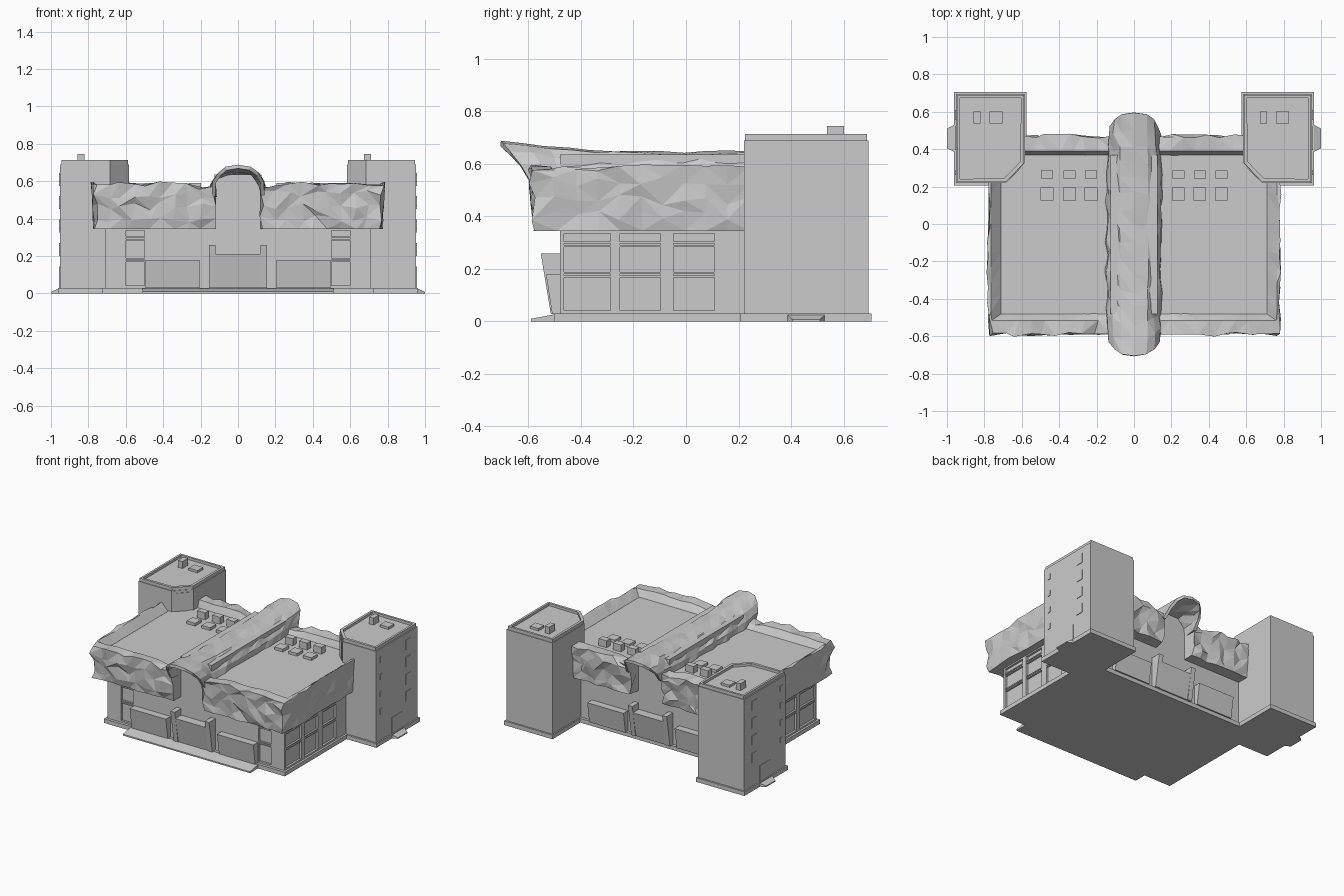
import bpy, bmesh, math, random

if "Cube" in bpy.data.objects:
    bpy.data.objects.remove(bpy.data.objects["Cube"])
random.seed(7)
CY = -0.055   # the hall is symmetric front/back about this line


def finish(name, bm):
    bmesh.ops.recalc_face_normals(bm, faces=bm.faces[:])
    me = bpy.data.meshes.new(name)
    bm.to_mesh(me)
    bm.free()
    ob = bpy.data.objects.new(name, me)
    bpy.context.collection.objects.link(ob)
    return ob


def extrude(name, bottom, top, rim=0, depth=0):
    """Prism between two matching outlines, optionally with a sunken top."""
    bm = bmesh.new()
    a = [bm.verts.new(p) for p in bottom]
    b = [bm.verts.new(p) for p in top]
    n = len(a)
    bm.faces.new(a)
    lid = bm.faces.new(b)
    for i in range(n):
        bm.faces.new((a[i], a[(i + 1) % n], b[(i + 1) % n], b[i]))
    bmesh.ops.recalc_face_normals(bm, faces=bm.faces[:])
    if rim:
        bmesh.ops.inset_region(bm, faces=[lid], thickness=rim)
        ring = bmesh.ops.extrude_face_region(bm, geom=[lid])
        bmesh.ops.translate(bm, vec=(0, 0, -depth),
                            verts=[v for v in ring['geom'] if isinstance(v, bmesh.types.BMVert)])
        if lid.is_valid:
            bmesh.ops.delete(bm, geom=[lid], context='FACES_ONLY')
    return finish(name, bm)


def prism(name, pts, z0, z1, **k):
    return extrude(name, [(x, y, z0) for x, y in pts], [(x, y, z1) for x, y in pts], **k)


def box(name, x0, x1, y0, y1, z0, z1):
    return prism(name, [(x0, y0), (x1, y0), (x1, y1), (x0, y1)], z0, z1)


def x_prism(name, x0, x1, yz):
    return extrude(name, [(x0, y, z) for y, z in yz], [(x1, y, z) for y, z in yz])


# --- main hall: plinth, glazed core, solid walls, roof block
box("plinth", -0.725, 0.725, -0.5, 0.39, 0, 0.03)
box("glazed_core", -0.695, 0.695, -0.465, 0.355, 0.03, 0.345)
box("roof_block", -0.71, 0.71, -0.48, 0.37, 0.335, 0.54)
box("front_wall", -0.5, 0.5, -0.48, -0.4, 0.03, 0.34)
box("back_wall", -0.71, 0.71, 0.3, 0.37, 0.03, 0.34)
box("ridge_fill_wall", -0.125, 0.125, -0.48, 0.37, 0.03, 0.635)
x_prism("entrance_steps", -0.51, 0.51, [(-0.48, 0), (-0.59, 0), (-0.59, 0.01), (-0.5, 0.027), (-0.48, 0.027)])

# --- window bars and piers
for s in (-1, 1):
    for z in (0.167, 0.283):
        for dz in (0, 0.013):
            box("window_bar", s * 0.6, s * 0.708, -0.475, 0.25, z + dz, z + dz + 0.008)
            box("window_bar_front", s * 0.49, s * 0.708, -0.478, -0.4, z + dz, z + dz + 0.008)
    for y0, y1 in ((-0.48, -0.465), (-0.287, -0.252), (-0.097, -0.047), (0.108, 0.3)):
        box("side_pier", s * 0.6, s * 0.71, y0, y1, 0.03, 0.34)
    box("sill", s * 0.49, s * 0.71, -0.48, 0.3, 0.03, 0.042)

# --- leaning entrance portals on front and back
for d in (1, -1):
    def fy(y):
        return CY + d * (y - CY)
    lean = [(-0.46, 0.028), (-0.51, 0.028), (-0.533, 0.178), (-0.46, 0.178)]
    mid = [(-0.46, 0.028), (-0.51, 0.028), (-0.545, 0.21), (-0.46, 0.21)]
    post = [(-0.46, 0.028), (-0.515, 0.028), (-0.553, 0.258), (-0.46, 0.258)]
    for s in (-1, 1):
        x_prism("side_portal", s * 0.205, s * 0.495, [(fy(y), z) for y, z in lean])
        x_prism("portal_post", s * 0.12, s * 0.155, [(fy(y), z) for y, z in post])
    x_prism("centre_portal", -0.125, 0.125, [(fy(y), z) for y, z in mid])


# --- rocky parapet: columns between key sections (wall, inner rim, outer face)
def rocks(name, s, keys, counts):
    cols = []
    for (a, b, n) in zip(keys, keys[1:], counts):
        for i in range(n):
            t = i / n
            cols.append([tuple(p + (q - p) * t for p, q in zip(u, v)) for u, v in zip(a, b)])
    cols.append(keys[-1])
    bm = bmesh.new()
    grid = []
    for i, (w, q, o) in enumerate(cols):
        r = random.uniform
        col = [(s * w[0], w[1], 0.345)]
        jag = 0.014 if 0 < i < len(cols) - 1 else 0.005
        dip = -0.02 if i < 2 else 0
        for k, z in enumerate((0.345, 0.40, 0.465, 0.53, 0.588)):
            f = 0.006 * (k - 2)      # rock leans out towards the top
            nx, ny = (o[0] - w[0]), (o[1] - w[1])
            ln = math.hypot(nx, ny)
            e = f + r(-jag, jag)
            dx = r(-0.015, 0.015) if abs(ny) > abs(nx) else 0
            dz = 0 if k == 0 else r(-0.022, 0.022) if k < 4 else r(-0.016, 0.01) + dip
            e *= 0.6 if abs(nx) > abs(ny) else 1
            col.append((s * (o[0] + nx / ln * e + dx), o[1] + ny / ln * e, z + dz))
        col.append((s * q[0], q[1], 0.587 + r(-0.006, 0.004) + dip))
        col.append((s * w[0], w[1], 0.53))
        grid.append([bm.verts.new(c) for c in col])
    m = len(grid[0])
    for a, b in zip(grid, grid[1:]):
        for k in range(m):
            l = (k + 1) % m
            if random.random() < 0.5:
                bm.faces.new((a[k], b[k], b[l]))
                bm.faces.new((a[k], b[l], a[l]))
            else:
                bm.faces.new((a[k], b[k], a[l]))
                bm.faces.new((b[k], b[l], a[l]))
    bm.faces.new(grid[0])
    bm.faces.new(grid[-1])
    finish(name, bm)


for s in (-1, 1):
    rocks("front_rock_parapet", s, [((0.12, -0.47), (0.12, -0.515), (0.13, -0.58)),
                                    ((0.71, -0.48), (0.76, -0.515), (0.765, -0.582)),
                                    ((0.71, -0.46), (0.765, -0.47), (0.775, -0.5)),
                                    ((0.71, 0.24), (0.765, 0.24), (0.772, 0.24))], (9, 1, 9))
    rocks("back_rock_parapet", s, [((0.12, 0.36), (0.12, 0.39), (0.13, 0.46)),
                                   ((0.6, 0.37), (0.6, 0.39), (0.6, 0.465))], (7,))

# --- rocky ridge vault running front to back, overhanging at both ends
bm = bmesh.new()
rows, NY, NA = [], 15, 8
for i in range(NY + 1):
    u = -1 + 2 * i / NY
    end = abs(u) > 0.99
    row = []
    for k in range(NA + 1):
        a = math.pi * k / NA
        c, sn = math.cos(a), math.sin(a)
        j = random.uniform(-0.009, 0.009)
        apex = 0.645 + (0.043 if u < 0 else 0.03) * abs(u) ** 2.5
        x = (0.152 - 0.014 * u * u + j) * math.copysign(abs(c) ** 0.75, c)
        z = 0.52 + (apex - 0.52) * sn ** 0.8 + (0 if end else j * 0.8)
        y = CY + u * (0.53 + 0.12 * sn) + (0 if end else random.uniform(-0.014, 0.014))
        row.append(bm.verts.new((x, y, z)))
    rows.append(row)
for a, b in zip(rows, rows[1:]):
    for k in range(NA):
        bm.faces.new((a[k], a[k + 1], b[k + 1]))
        bm.faces.new((a[k], b[k + 1], b[k]))
ridge = finish("rock_ridge", bm)
if sum(f.normal.z for f in ridge.data.polygons) < 0:
    ridge.data.flip_normals()
sol = ridge.modifiers.new("shell", 'SOLIDIFY')
sol.thickness = 0.02
sol.offset = -1

# --- rooftop units
for x in (-0.465, -0.345, -0.23, 0.237, 0.352, 0.467):
    box("low_roof_unit", x - 0.034, x + 0.034, 0.125, 0.195, 0.53, 0.56)
    box("tall_roof_unit", x - 0.032, x + 0.032, 0.243, 0.287, 0.53, 0.59)

# --- corner towers
for s in (-1, 1):
    def m(pts):
        return [(s * x, y) for x, y in pts]
    prism("tower_base", m([(0.575, 0.207), (0.963, 0.207), (0.963, 0.707), (0.575, 0.707)]), 0, 0.03)
    prism("tower_body", m([(0.588, 0.325), (0.685, 0.225), (0.945, 0.225), (0.945, 0.69), (0.588, 0.69)]),
          0.03, 0.713, rim=0.022, depth=0.018)
    prism("tower_cladding", m([(0.584, 0.327), (0.685, 0.22), (0.953, 0.22), (0.953, 0.695), (0.584, 0.695)]),
          0.03, 0.69)
    prism("tower_roof_door", m([(0.604, 0.30), (0.662, 0.24), (0.68, 0.26), (0.622, 0.32)]), 0.53, 0.672)
    for r in range(4):
        z = 0.2 + 0.125 * r
        box("tower_window", s * 0.94, s * 0.957, 0.555, 0.61, z, z + 0.07)
        box("tower_slit", s * 0.94, s * 0.957, 0.262, 0.285, z + 0.02, z + 0.06)
    # ground door and flared step
    box("tower_door", s * 0.94, s * 0.957, 0.395, 0.52, 0.02, 0.145)
    extrude("tower_step", [(s * x, y, 0) for x, y in ((0.95, 0.38), (1, 0.405), (1, 0.51), (0.95, 0.535))],
            [(s * x, y, z) for x, y, z in ((0.95, 0.38, 0.03), (1, 0.405, 0.008), (1, 0.51, 0.008), (0.95, 0.535, 0.03))])
    # rooftop vents repeat in the same order on both towers
    x = -0.84 if s < 0 else 0.692
    box("tower_tall_vent", x - 0.018, x + 0.018, 0.538, 0.602, 0.69, 0.745)
    box("tower_low_vent", x + 0.068, x + 0.138, 0.538, 0.602, 0.69, 0.712)
